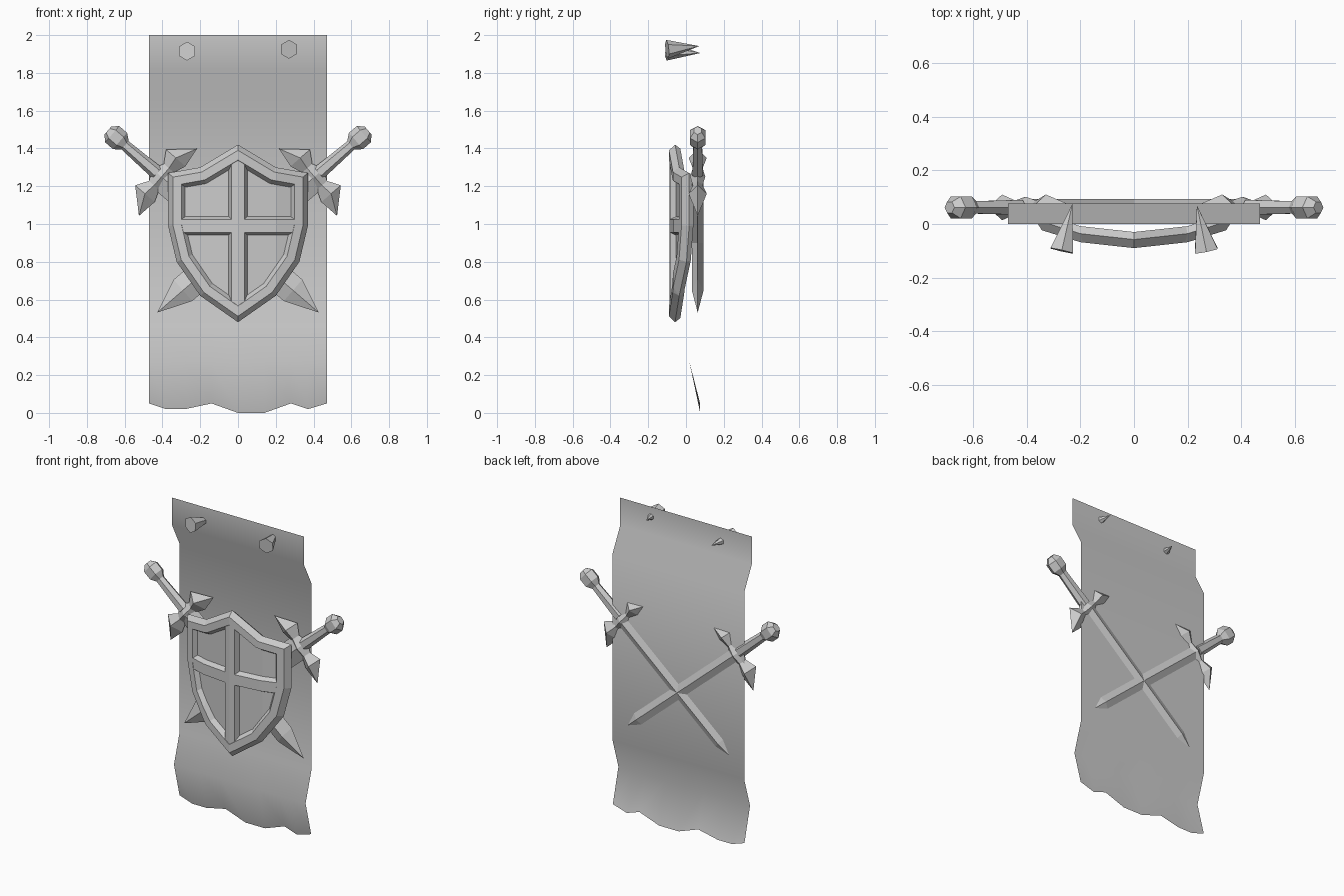
import bpy, bmesh, math
from mathutils import Vector, Matrix

if "Cube" in bpy.data.objects:
    bpy.data.objects.remove(bpy.data.objects["Cube"])


def finish(name, bm, smooth=False, recalc=True):
    if recalc:
        bmesh.ops.recalc_face_normals(bm, faces=bm.faces)
    mesh = bpy.data.meshes.new(name)
    bm.to_mesh(mesh)
    bm.free()
    for p in mesh.polygons:
        p.use_smooth = smooth
    ob = bpy.data.objects.new(name, mesh)
    bpy.context.collection.objects.link(ob)
    return ob


def loft(bm, rings, cap_start=True, cap_end=True):
    """Bridge rings of points; a one-point ring makes a tip."""
    rows = [[bm.verts.new(p) for p in r] for r in rings]
    for a, b in zip(rows, rows[1:]):
        n = max(len(a), len(b))
        for i in range(n):
            j = (i + 1) % n
            if len(b) == 1:
                bm.faces.new((a[i], a[j], b[0]))
            else:
                bm.faces.new((a[i], a[j], b[j], b[i]))
    if cap_start and len(rows[0]) > 2:
        bm.faces.new(rows[0])
    if cap_end and len(rows[-1]) > 2:
        bm.faces.new(rows[-1])


def section(u, ru, ry, n, turn=0.0):
    """Polygon across the sword axis (local x)."""
    if ru == 0:
        return [Vector((u, 0, 0))]
    return [Vector((u, ry * math.sin(turn + math.tau * i / n),
                    ru * math.cos(turn + math.tau * i / n))) for i in range(n)]


def offset(poly, d):
    """Mitred inward offset of a clockwise (x, z) outline."""
    out = []
    for i, p in enumerate(poly):
        p = Vector(p)
        e1 = (p - Vector(poly[i - 1])).normalized()
        e2 = (Vector(poly[(i + 1) % len(poly)]) - p).normalized()
        n1, n2 = Vector((e1.y, -e1.x)), Vector((e2.y, -e2.x))
        out.append(p + (n1 + n2) * d / (1 + n1.dot(n2)))
    return out


# Banner: a wavy single sheet with a ragged lower edge
bm = bmesh.new()
hem = [.05, .02, .02, .05, .005, .005, .05, .02, .05]
hem_x = [-.47, -.38, -.28, -.14, 0, .14, .28, .37, .47]
profile = [(2, 0), (1.82, 0), (1.67, .077), (.46, .077), (.27, .018), (None, .075)]
hem[4] = hem[5] = 0
rows = [[bm.verts.new((x, y, h if z is None else z)) for x, h in zip(hem_x, hem)]
        for z, y in profile]
for a, b in zip(rows, rows[1:]):
    for i in range(len(a) - 1):
        bm.faces.new((a[i], b[i], b[i + 1], a[i + 1]))
finish("banner", bm, smooth=True, recalc=False)

# Shield: lofted rim, recessed panel and cross, all bent around the vertical axis
bm = bmesh.new()
right = [(.2, 1.30), (.37, 1.27), (.37, .99), (.325, .80), (.2, .62)]
outline = [(0, 1.42)] + right + [(0, .48)] + [(-x, z) for x, z in reversed(right)]


def ring(poly, y):
    return [Vector((p[0], y, p[1])) for p in poly]


loft(bm, [ring(offset(outline, .018), .06), ring(outline, .032),
          ring(offset(outline, .026), 0), ring(offset(outline, .07), 0),
          ring(offset(outline, .09), .032)])


def cross(w):
    zc, top, bot, side = .99, 1.335, .56, .305
    return [(-w, top), (w, top), (w, zc + w), (side, zc + w), (side, zc - w), (w, zc - w),
            (w, bot), (-w, bot), (-w, zc - w), (-side, zc - w), (-side, zc + w), (-w, zc + w)]


loft(bm, [ring(cross(.05), .034), ring(cross(.034), .002)])
for x in (-.2, 0, .2):
    bmesh.ops.bisect_plane(bm, geom=bm.verts[:] + bm.edges[:] + bm.faces[:], dist=1e-5,
                           plane_co=(x, 0, 0), plane_no=(1, 0, 0))
for v in bm.verts:
    a = abs(v.co.x)
    v.co.y += -.09 + (.11 * a if a < .2 else .022 + .31 * (a - .2))
finish("shield", bm)

# Swords: local x runs from guard to tip, mirrored for the second one
PARTS = {
    "blade": (4, 0, [(0, .075, .031), (.92, .075, .031), (1.10, 0, 0)]),
    "grip": (6, 0, [(-.28, .028, .026), (-.03, .038, .032)]),
    "pommel": (6, 0, [(-.375, .028, .024), (-.345, .057, .047),
                      (-.29, .057, .047), (-.255, .03, .026)]),
}
for side, sx in (("left", 1), ("right", -1)):
    place = (Matrix.Diagonal((sx, 1, 1, 1)) @ Matrix.Translation((-.405, .062, 1.25))
             @ Matrix.Rotation(math.radians(40.8), 4, 'Y'))
    for part, (n, turn, secs) in PARTS.items():
        bm = bmesh.new()
        loft(bm, [section(u, a, b, n, turn) for u, a, b in secs])
        bm.transform(place)
        finish(f"{side}_sword_{part}", bm)

    # Guard: two arms flaring to points, swept toward the blade
    bm = bmesh.new()
    for s in (1, -1):
        rings = []
        for v, shift, hu, hy in [(0, 0, .065, .04), (.06, 0, .036, .026),
                                 (.125, -.008, .068, .048), (.235, .045, 0, 0)]:
            if hu == 0:
                rings.append([Vector((shift, 0, s * v))])
            else:
                rings.append([Vector((shift + hu * c, hy * d, s * v))
                              for c, d in ((1, 0), (0, 1), (-1, 0), (0, -1))])
        loft(bm, rings, cap_start=False)
    bmesh.ops.remove_doubles(bm, verts=bm.verts, dist=1e-5)
    bm.transform(place)
    finish(f"{side}_sword_guard", bm)

# Nails: six-sided spikes driven through the banner at slight angles
for side, head, tip in (("left", (-.27, -.1, 1.915), (-.23, .075, 1.905)),
                        ("right", (.27, -.1, 1.925), (.235, .07, 1.942))):
    head, tip = Vector(head), Vector(tip)
    axis = tip - head
    bm = bmesh.new()
    loft(bm, [[Vector((.05 * math.cos(math.tau * i / 6), .05 * math.sin(math.tau * i / 6), 0))
               for i in range(6)], [Vector((0, 0, axis.length))]])
    bm.transform(Matrix.Translation(head) @ axis.to_track_quat('Z', 'X').to_matrix().to_4x4())
    finish(f"{side}_nail", bm)
